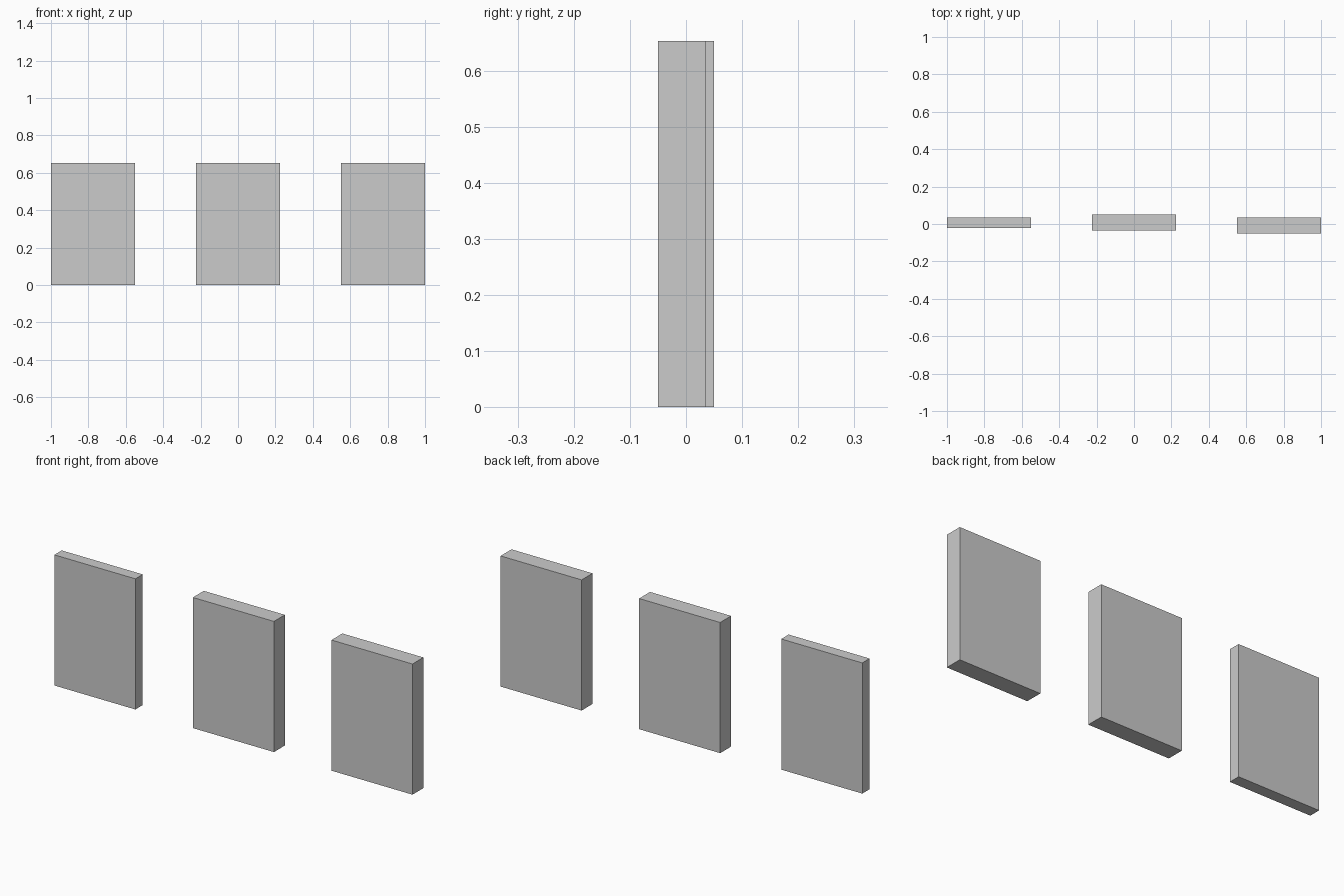
import bpy

if "Cube" in bpy.data.objects:
    bpy.data.objects.remove(bpy.data.objects["Cube"])

WIDTH, HEIGHT = 0.448, 0.653


def panel(name, x, front, back):
    """Upright slab standing on the ground between two y positions."""
    bpy.ops.mesh.primitive_cube_add(size=1, location=(x, (front + back) / 2, HEIGHT / 2))
    obj = bpy.context.object
    obj.name = name
    obj.scale = (WIDTH, back - front, HEIGHT)
    bpy.ops.object.transform_apply(location=False, rotation=False, scale=True)


# Three panels in a row, the left one thinner
side = 1 - WIDTH / 2
panel("left_panel", -side, -0.022, 0.036)
panel("middle_panel", 0, -0.036, 0.05)
panel("right_panel", side, -0.05, 0.036)
